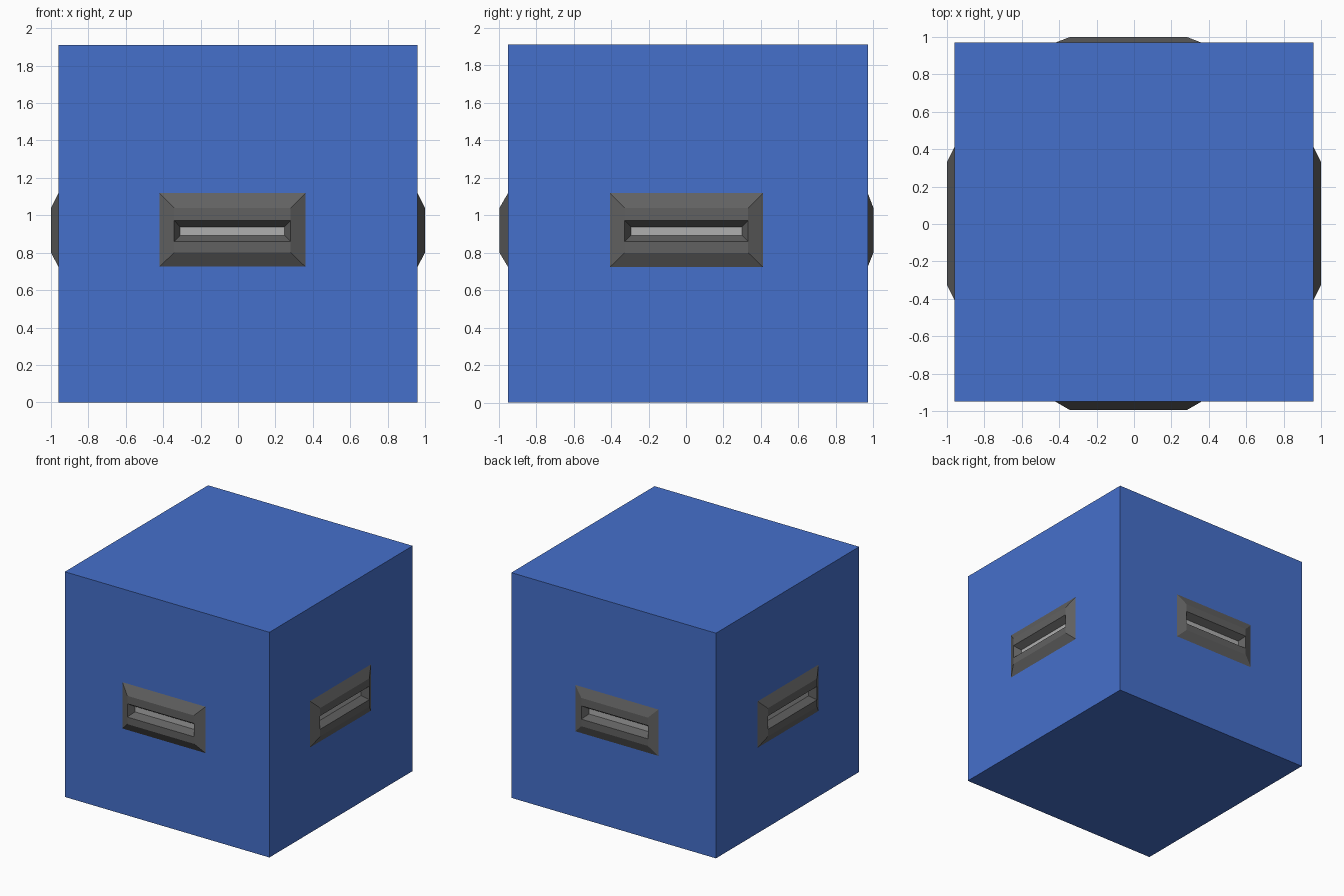
import bpy
import bmesh

if "Cube" in bpy.data.objects:
    bpy.data.objects.remove(bpy.data.objects["Cube"])

HX, Y0, Y1, H = 0.96, -0.95, 0.97, 1.91


def material(name, rgb):
    m = bpy.data.materials.new(name)
    m.diffuse_color = (*rgb, 1)
    m.use_nodes = True
    m.node_tree.nodes["Principled BSDF"].inputs["Base Color"].default_value = m.diffuse_color
    return m


BLUE = material("blue", (0.06, 0.16, 0.6))
DARK = material("dark_grey", (0.12, 0.12, 0.12))
LIGHT = material("light_grey", (0.43, 0.43, 0.43))


def finish(name, bm, mat):
    bmesh.ops.remove_doubles(bm, verts=bm.verts, dist=1e-5)
    me = bpy.data.meshes.new(name)
    bm.to_mesh(me)
    bm.free()
    me.materials.append(mat)
    bpy.context.collection.objects.link(bpy.data.objects.new(name, me))


def rings(bm, place, flip, loops, cap=False):
    """Bridge nested rectangles (u0, u1, z0, z1, outward distance)."""
    rows = [[bm.verts.new(place(u, n, z)) for u, z in
             ((u0, z0), (u1, z0), (u1, z1), (u0, z1))]
            for u0, u1, z0, z1, n in loops]
    faces = [(a[i], a[(i + 1) % 4], b[(i + 1) % 4], b[i])
             for a, b in zip(rows, rows[1:]) for i in range(4)]
    if cap:
        faces.append(tuple(rows[-1]))
    for f in faces:
        bm.faces.new(f[::-1] if flip else f)


# name, placement, flipped winding, wall span, wall distance, frame span, frame front
SIDES = [
    ("front", lambda u, n, z: (u, -n, z), False, (-HX, HX), -Y0, (-0.42, 0.36), 0.995),
    ("back", lambda u, n, z: (u, n, z), True, (-HX, HX), Y1, (-0.42, 0.36), 1.0),
    ("right", lambda u, n, z: (n, u, z), False, (Y0, Y1), HX, (-0.405, 0.41), 1.0),
    ("left", lambda u, n, z: (-n, u, z), True, (Y0, Y1), HX, (-0.405, 0.41), 1.0),
]
B, S, DEPTH = 0.078, 0.033, 0.055  # bevel width, slot taper, slot depth

body = bmesh.new()
for name, place, flip, (w0, w1), wall, (u0, u1), front in SIDES:
    a, b = u0 + B, u1 - B
    floor = (a + S, b - S, 0.892, 0.938, front - DEPTH)

    # body wall with an opening hidden behind the frame
    rings(body, place, flip, [(w0, w1, 0, H, wall), (a, b, 0.86, 0.973, wall)])

    # bevelled frame with a tapered slot
    bm = bmesh.new()
    rings(bm, place, flip, [(u0, u1, 0.725, 1.118, wall),
                            (a, b, 0.80, 1.04, front),
                            (a, b, 0.86, 0.973, front),
                            floor])
    finish(name + "_handle_frame", bm, DARK)

    # pale strip at the bottom of the slot
    bm = bmesh.new()
    rings(bm, place, flip, [floor], cap=True)
    finish(name + "_slot_floor", bm, LIGHT)

# body top and bottom
corners = [(-HX, Y0), (HX, Y0), (HX, Y1), (-HX, Y1)]
body.faces.new([body.verts.new((x, y, H)) for x, y in corners])
body.faces.new([body.verts.new((x, y, 0)) for x, y in corners[::-1]])
finish("body", body, BLUE)
